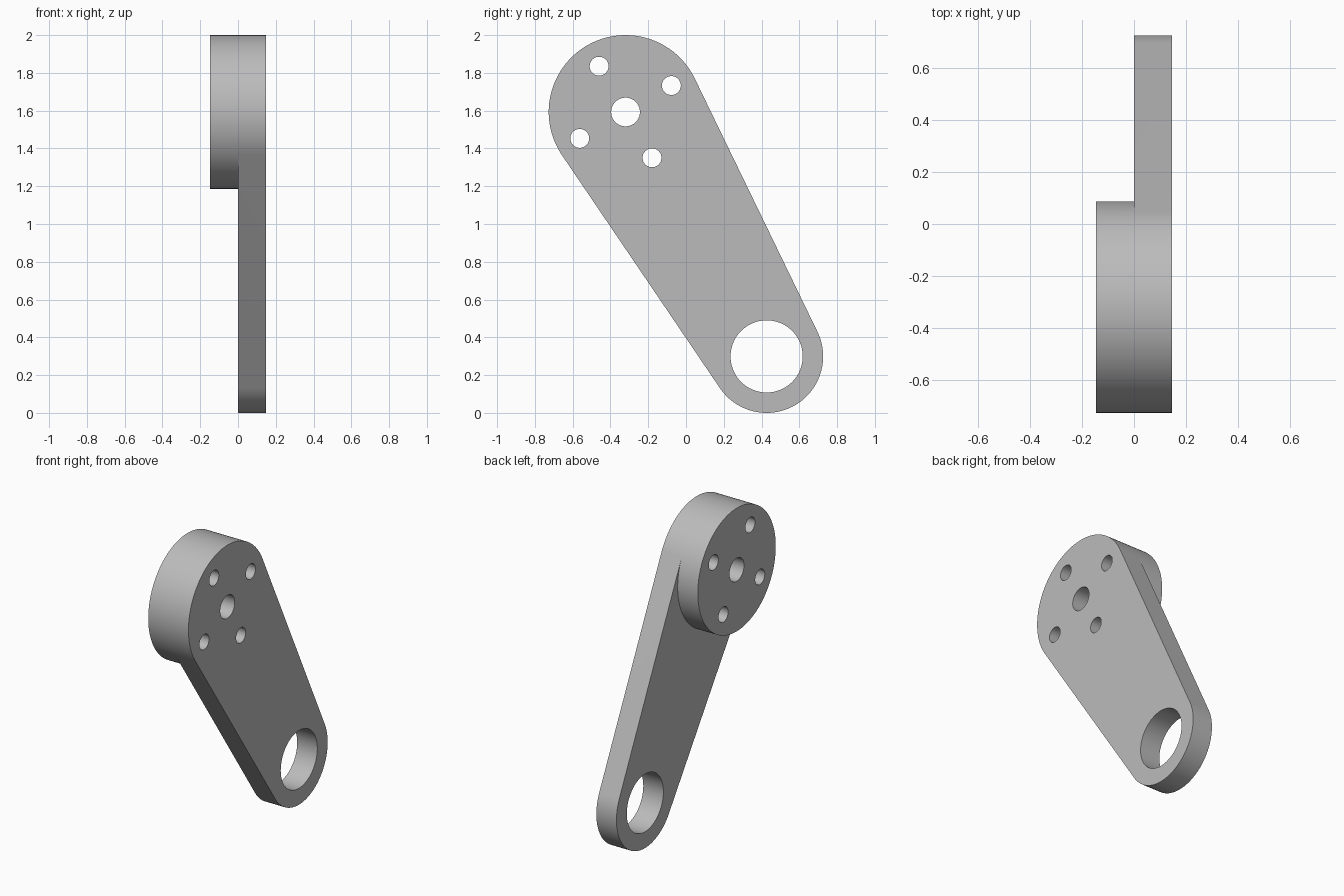
import bpy, bmesh, math
from math import radians, degrees, cos, sin, acos

cube = bpy.data.objects.get("Cube")
if cube:
    bpy.data.objects.remove(cube, do_unlink=True)

# Main dimensions: hub and eye centres are (y, z)
HALF = 0.147
HUB, HUB_R = (-0.32, 1.593), 0.407
EYE, EYE_R, EYE_HOLE = (0.427, 0.299), 0.299, 0.191

grey = bpy.data.materials.new("plain grey")
grey.use_nodes = True
grey.diffuse_color = (0.5, 0.5, 0.5, 1)
grey.node_tree.nodes["Principled BSDF"].inputs["Base Color"].default_value = (0.5, 0.5, 0.5, 1)


def arc(centre, r, start, end, n):
    """Points on an arc in the y-z plane, both ends included."""
    angles = [radians(start + (end - start) * i / n) for i in range(n + 1)]
    return [(centre[0] + r * cos(a), centre[1] + r * sin(a)) for a in angles]


def circle(centre, r, n=64):
    return arc(centre, r, 0, 360, n)[:-1]


def prisms(name, outlines, x0, x1):
    """One object made of y-z outlines extruded along x."""
    bm = bmesh.new()
    for pts in outlines:
        low = [bm.verts.new((x0, y, z)) for y, z in pts]
        high = [bm.verts.new((x1, y, z)) for y, z in pts]
        bm.faces.new(low)
        bm.faces.new(high)
        for i in range(len(pts)):
            j = (i + 1) % len(pts)
            bm.faces.new((low[i], low[j], high[j], high[i]))
    bmesh.ops.recalc_face_normals(bm, faces=bm.faces)
    mesh = bpy.data.meshes.new(name)
    bm.to_mesh(mesh)
    bm.free()
    mesh.materials.append(grey)
    ob = bpy.data.objects.new(name, mesh)
    bpy.context.collection.objects.link(ob)
    return ob


# Tangent directions of the straight sides
dy, dz = EYE[0] - HUB[0], EYE[1] - HUB[1]
axis = degrees(math.atan2(dz, dy))
spread = degrees(acos((HUB_R - EYE_R) / math.hypot(dy, dz)))
a, b = axis + spread, axis - spread

# Tapered arm and the round boss behind its wide end
hub_arc = arc(HUB, HUB_R, a, b + 360, 64)
arm = prisms("lever_arm", [hub_arc + arc(EYE, EYE_R, b, a, 56)], 0, HALF)
boss = prisms("hub_boss", [hub_arc + arc(HUB, HUB_R, b, a, 56)[1:-1]], -HALF, 0)

# Through holes: eye, hub centre and four bolt holes
holes = [circle(EYE, EYE_HOLE), circle(HUB, 0.076)]
for k in range(4):
    t = radians(30 + 90 * k)
    holes.append(circle((HUB[0] + 0.28 * cos(t), HUB[1] + 0.28 * sin(t)), 0.05, 48))
cutter = prisms("hole_cutter", holes, -0.3, 0.3)

for helper, operation in ((boss, 'UNION'), (cutter, 'DIFFERENCE')):
    helper.hide_render = True
    mod = arm.modifiers.new(operation.title(), 'BOOLEAN')
    mod.operation, mod.object, mod.solver = operation, helper, 'EXACT'

# Bake the booleans into one solid and drop the helpers
solid = bpy.data.meshes.new_from_object(arm.evaluated_get(bpy.context.evaluated_depsgraph_get()))
arm.modifiers.clear()
arm.data = solid
for helper in (boss, cutter):
    bpy.data.objects.remove(helper, do_unlink=True)

bpy.ops.object.select_all(action='DESELECT')
arm.select_set(True)
bpy.context.view_layer.objects.active = arm
bpy.ops.object.shade_smooth_by_angle(angle=radians(30))
